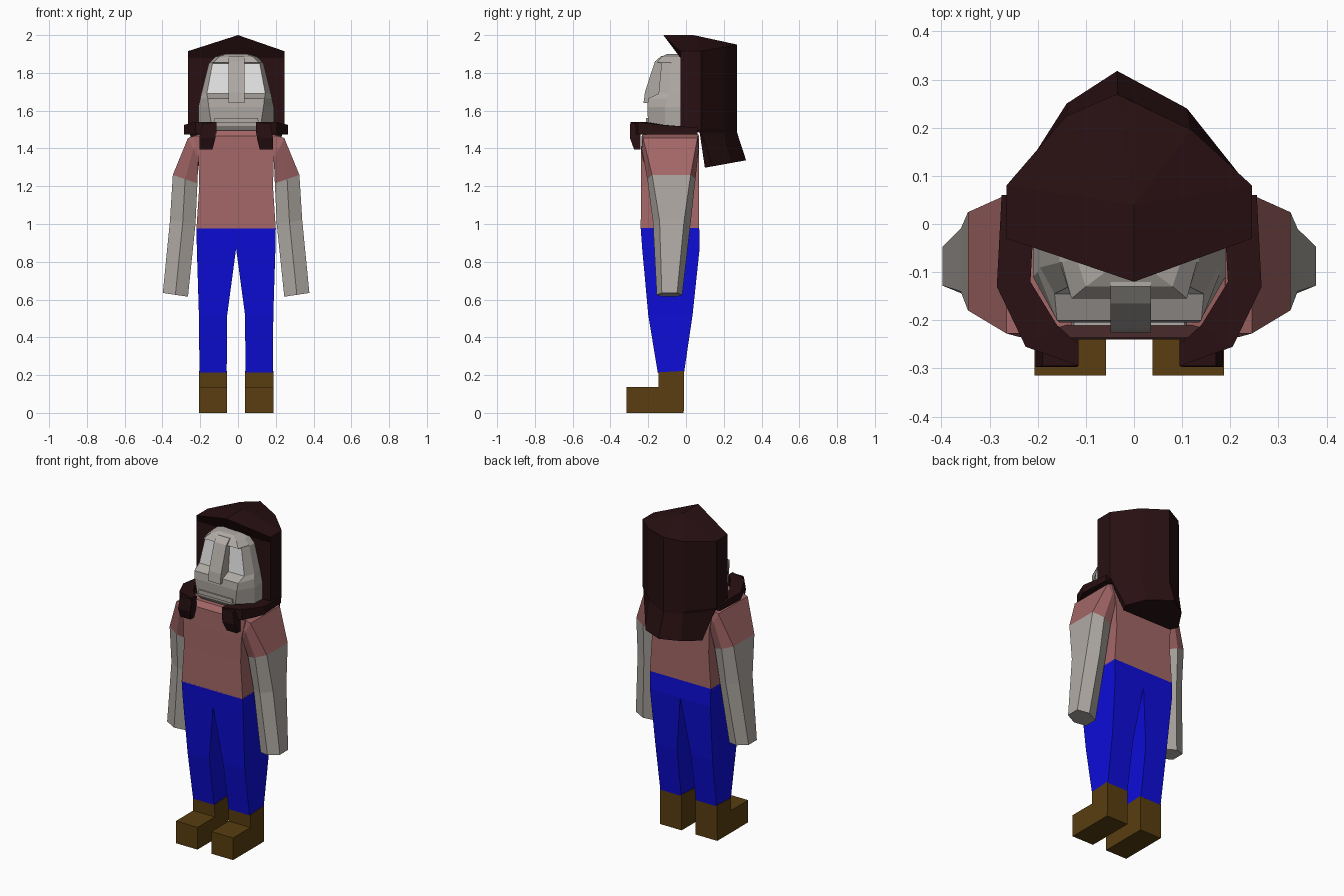
import bpy, bmesh

CX = -0.01  # symmetry line of the body


def material(name, rgb):
    m = bpy.data.materials.new(name)
    m.diffuse_color = (*rgb, 1)
    return m


HAIR = material("dark_brown_hair", (0.021, 0.005, 0.006))
SKIN = material("grey_skin", (0.43, 0.40, 0.37))
EYE = material("eye_white", (0.8, 0.8, 0.8))
SHIRT = material("dusty_red", (0.37, 0.135, 0.135))
PANTS = material("blue", (0.004, 0.004, 0.70))
BOOT = material("boot_brown", (0.10, 0.048, 0.005))


def loft(name, rings, mats, rule=None, sx=1, cx=CX):
    """Skin equal-length rings of points, cap both ends."""
    bm = bmesh.new()
    vs = [[bm.verts.new((cx + sx * x, y, z)) for x, y, z in r] for r in rings]
    n = len(rings[0])
    for a, b in zip(vs, vs[1:]):
        for i in range(n):
            j = (i + 1) % n
            bm.faces.new((a[i], a[j], b[j], b[i]))
    bm.faces.new(vs[0])
    bm.faces.new(vs[-1])
    bmesh.ops.remove_doubles(bm, verts=bm.verts, dist=1e-4)
    bmesh.ops.recalc_face_normals(bm, faces=bm.faces)
    if rule:
        for f in bm.faces:
            f.material_index = rule(f)
    me = bpy.data.meshes.new(name)
    bm.to_mesh(me)
    bm.free()
    for m in mats:
        me.materials.append(m)
    ob = bpy.data.objects.new(name, me)
    bpy.context.collection.objects.link(ob)
    return ob


def rect(x0, x1, y0, y1, z):
    return [(x0, y0, z), (x1, y0, z), (x1, y1, z), (x0, y1, z)]


# Torso
loft("shirt", [rect(-w, w, y0, y1, z) for w, y0, y1, z in (
    (0.21, -0.24, 0.07, 0.975), (0.195, -0.238, 0.07, 1.2), (0.2, -0.238, 0.07, 1.35),
    (0.225, -0.236, 0.07, 1.465), (0.13, -0.21, 0.05, 1.495))], [SHIRT])


# Arm cross-section: hexagon running from its outer edge to its inner edge
def arm_ring(xo, zo, xi, zi, y0, y1, flat):
    xm, zm, ym, h = (xo + xi) / 2, (zo + zi) / 2, (y0 + y1) / 2, (y1 - y0) / 2 * flat
    return [(xo, ym - h, zo), (xm, y0, zm), (xi, ym - h, zi),
            (xi, ym + h, zi), (xm, y1, zm), (xo, ym + h, zo)]


for side, sx in (("left", 1), ("right", -1)):
    # Trouser leg, both legs meeting at the crotch
    loft(side + "_trouser_leg", [rect(a, b, y0, y1, z) for a, b, y0, y1, z in (
        (0, 0.21, -0.24, 0.07, 0.98), (0, 0.208, -0.232, 0.072, 0.87),
        (0.047, 0.197, -0.2, 0.035, 0.52), (0.05, 0.194, -0.15, -0.01, 0.215))],
        [PANTS], sx=sx)
    # Boot from a side profile
    prof = ((-0.315, 0), (-0.012, 0), (-0.01, 0.222), (-0.147, 0.215), (-0.145, 0.138), (-0.315, 0.138))
    loft(side + "_boot", [[(x, y, z) for y, z in prof] for x in (0.048, 0.197)], [BOOT], sx=sx)
    # Sleeve and arm
    cuff = (0.335, 1.26, 0.205, 1.215, -0.205, 0.05, 0.8)
    loft(side + "_sleeve", [arm_ring(*r) for r in (
        (0.2, 1.475, 0.17, 1.37, -0.235, 0.068, 0.95),
        (0.255, 1.455, 0.2, 1.34, -0.235, 0.068, 0.95), cuff)], [SHIRT], sx=sx)
    loft(side + "_arm", [arm_ring(*r) for r in (
        cuff, (0.35, 1.02, 0.215, 1.0, -0.175, 0.025, 0.65),
        (0.388, 0.635, 0.255, 0.615, -0.155, -0.02, 0.6))], [SKIN], sx=sx)
    # Lock of hair lying over the shoulder, with its hanging tip
    path = ((0.265, 0.195, 0.06, 0.06, 1.475, 1.51), (0.275, 0.205, -0.13, -0.12, 1.475, 1.525),
            (0.215, 0.15, -0.255, -0.21, 1.475, 1.54), (0.105, 0.105, -0.295, -0.25, 1.48, 1.54))
    loft(side + "_lock", [[(xo, yo, z0), (xi, yi, z0), (xi, yi, z1), (xo, yo, z1)]
                          for xo, xi, yo, yi, z0, z1 in path], [HAIR], sx=sx)
    loft(side + "_lock_tip", [rect(0.125, 0.195, -0.275, -0.24, 1.395),
                              rect(0.11, 0.195, -0.297, -0.24, 1.455),
                              rect(0.105, 0.18, -0.295, -0.24, 1.535)], [HAIR], sx=sx)

# Head with recessed eye band
head = [[(-s, 0.03, z), (-s, ys, z), (-f, yf, z), (f, yf, z), (s, ys, z), (s, 0.03, z)]
        for z, s, ys, f, yf in (
            (1.46, 0.16, -0.08, 0.1, -0.16), (1.52, 0.2, -0.11, 0.13, -0.2),
            (1.62, 0.2, -0.11, 0.145, -0.205), (1.665, 0.19, -0.1, 0.15, -0.2),
            (1.69, 0.185, -0.09, 0.155, -0.145), (1.85, 0.145, -0.08, 0.125, -0.13),
            (1.855, 0.14, -0.08, 0.12, -0.155), (1.885, 0.11, -0.07, 0.09, -0.13),
            (1.9, 0.06, -0.03, 0.05, -0.1))]
loft("head", head, [SKIN, EYE],
     lambda f: int(f.normal.y < -0.9 and 1.7 < f.calc_center_median().z < 1.84))
nose = ((-0.1, 1.64), (-0.225, 1.64), (-0.217, 1.7), (-0.165, 1.86), (-0.13, 1.89), (-0.1, 1.89))
loft("nose", [[(x, y, z) for y, z in nose] for x in (-0.042, 0.042)], [SKIN], cx=-0.007)
loft("lips", [rect(-0.12, 0.12, -0.211, -0.15, 1.535), rect(-0.115, 0.115, -0.211, -0.15, 1.56)], [SKIN])

# Long hair: peaked crown, straight sides, flared tail down the back
outline = ((0, -0.03), (0.255, -0.03), (0.255, 0.08), (0.13, 0.195),
           (-0.025, 0.27), (-0.13, 0.225), (-0.255, 0.08), (-0.255, -0.03))
crown_z = (2.0, 1.915, 1.915, 1.935, 1.95, 1.935, 1.915, 1.915)
crown = [(x, y, z) for (x, y), z in zip(outline, crown_z)]
crown[0] = (0.01, -0.12, 2.0)
tail = ((0, 0.1), (0.17, 0.1), (0.19, 0.14), (0.12, 0.24),
        (-0.025, 0.318), (-0.13, 0.25), (-0.2, 0.14), (-0.17, 0.1))
loft("hair", [
    [(0.01, 0.04, 2.0)] * 8, crown,
    [(x, y, 1.88) for x, y in outline],
    [(x, y, 1.5) for x, y in outline],
    [(x * 0.97, max(y, 0.072), 1.485) for x, y in outline],
    [(x, y, 1.28 + 0.18 * y) for x, y in tail]], [HAIR])
